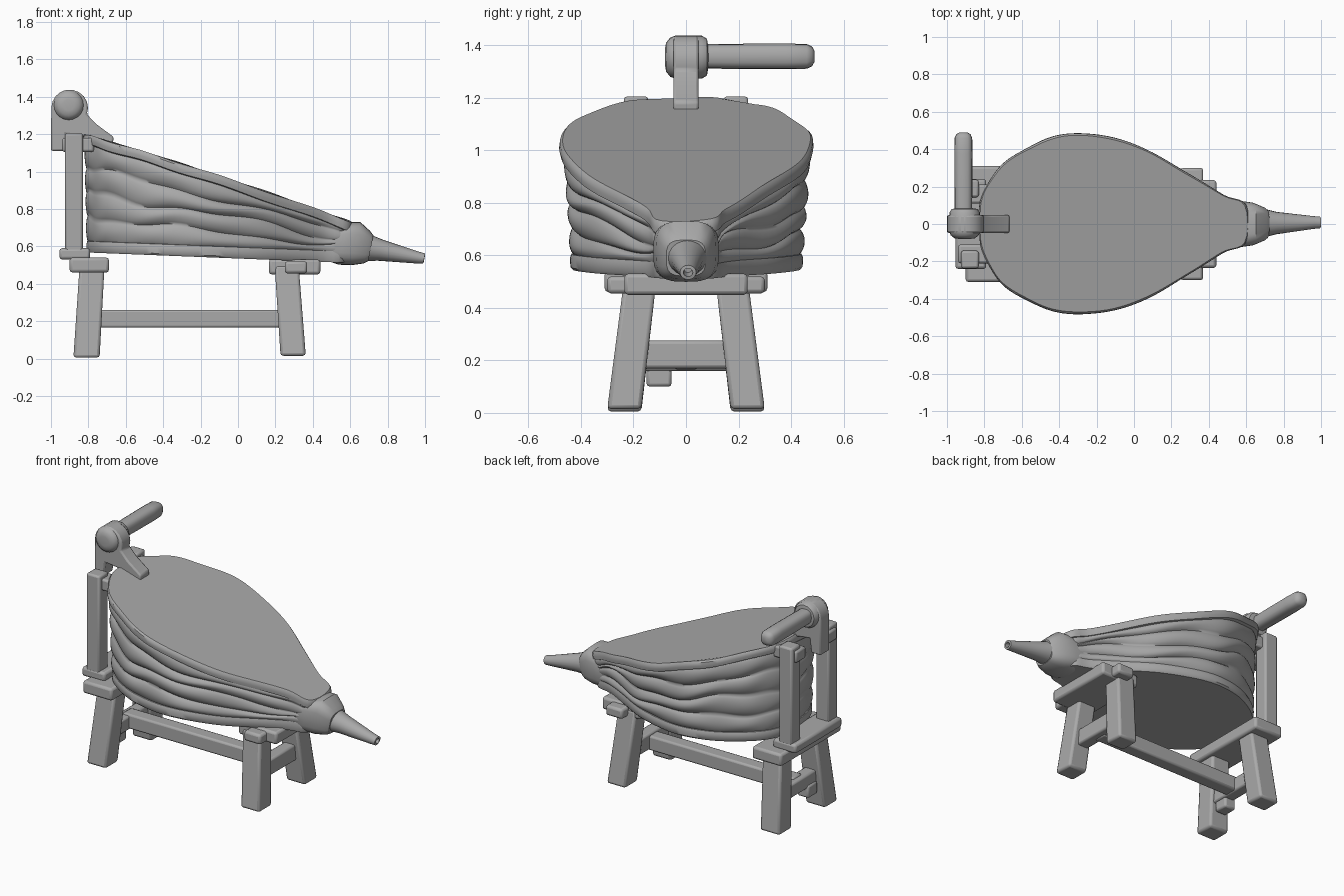
import bpy, bmesh, math
from mathutils import Vector

if "Cube" in bpy.data.objects:
    bpy.data.objects.remove(bpy.data.objects["Cube"])

grey = bpy.data.materials.new("worn_grey")
grey.use_nodes = True
GREY = (0.4, 0.4, 0.4, 1)
grey.diffuse_color = GREY
grey.node_tree.nodes["Principled BSDF"].inputs["Base Color"].default_value = GREY


def finish(name, bm, bevel=0.0, angle=40):
    bmesh.ops.recalc_face_normals(bm, faces=bm.faces)
    mesh = bpy.data.meshes.new(name)
    bm.to_mesh(mesh)
    bm.free()
    mesh.materials.append(grey)
    ob = bpy.data.objects.new(name, mesh)
    bpy.context.collection.objects.link(ob)
    if bevel:
        mod = ob.modifiers.new("worn_edges", "BEVEL")
        mod.width, mod.segments, mod.limit_method = bevel, 2, "ANGLE"
    bpy.ops.object.select_all(action="DESELECT")
    ob.select_set(True)
    bpy.context.view_layer.objects.active = ob
    bpy.ops.object.shade_smooth_by_angle(angle=math.radians(angle))
    return ob


def loft(name, rings, bevel=0.0, angle=40):
    """Skin a list of equal-length closed rings and cap both ends."""
    bm = bmesh.new()
    loops = [[bm.verts.new(p) for p in ring] for ring in rings]
    n = len(rings[0])
    for a, b in zip(loops, loops[1:]):
        for i in range(n):
            j = (i + 1) % n
            bm.faces.new((a[i], a[j], b[j], b[i]))
    bm.faces.new(loops[0][::-1])
    bm.faces.new(loops[-1])
    return finish(name, bm, bevel, angle)


def beam(name, start, end, sx, sy, bevel=0.012, taper=1.0):
    """Upright or leaning timber with level ends."""
    corners = ((-1, -1), (1, -1), (1, 1), (-1, 1))
    rings = []
    for p, k in ((start, 1.0), (end, taper)):
        rings.append([(p[0] + cx * sx * k / 2, p[1] + cy * sy * k / 2, p[2]) for cx, cy in corners])
    return loft(name, rings, bevel)


def block(name, x, y, z, bevel=0.012):
    mx, my = sum(x) / 2, sum(y) / 2
    return beam(name, (mx, my, z[0]), (mx, my, z[1]), x[1] - x[0], y[1] - y[0], bevel)


def tube(name, stations, sides=20, power=1.0, bevel=0.0):
    """Rounded sections (centre, axis, radius a, radius b) along a path."""
    rings = []
    for c, axis, ra, rb in stations:
        d = Vector(axis).normalized()
        u = d.cross(Vector((0, 0, 1))).normalized()
        v = u.cross(d)
        ring = []
        for i in range(sides):
            a = 2 * math.pi * i / sides
            ca, sa = math.cos(a), math.sin(a)
            pu = math.copysign(abs(ca) ** power, ca) * ra
            pv = math.copysign(abs(sa) ** power, sa) * rb
            ring.append(Vector(c) + u * pu + v * pv)
        rings.append(ring)
    return loft(name, rings, bevel)


# Pear-shaped board outline, smoothed from a few half-width points
half = [(-.83, 0), (-.82, .12), (-.775, .23), (-.7, .325), (-.58, .405), (-.44, .465), (-.28, .485),
        (-.1, .46), (.1, .385), (.3, .265), (.48, .155), (.6, .1)]
ctrl = [Vector(p) for p in half] + [Vector((x, -y)) for x, y in half[:0:-1]]
outline = []
for i in range(len(ctrl)):
    p0, p1, p2, p3 = (ctrl[(i + k) % len(ctrl)] for k in (-1, 0, 1, 2))
    for s in range(5):
        t = s / 5
        outline.append(0.5 * (2 * p1 + (p2 - p0) * t + (2 * p0 - 5 * p1 + 4 * p2 - p3) * t * t
                              + (3 * p1 - p0 - 3 * p2 + p3) * t ** 3))


def top_z(x):
    return 0.945 - 0.335 * x - 0.03 * x * x


def base_z(x):
    return 0.54 - 0.04 * x


def ring_at(scale, height, wobble=0.0):
    ring = []
    for i, p in enumerate(outline):
        a = 2 * math.pi * i / len(outline)
        k = scale + wobble * (math.sin(5 * a) + math.sin(11 * a + scale * 30))
        x = -0.2 + (p.x + 0.2) * (k + 1 - scale + (scale - 1) * 0.4)
        ring.append((x, p.y * k, height(x, a)))
    return ring


# Boards
loft("top_board", [
    ring_at(s, lambda x, a, d=d: top_z(x) - d + 0.004 * math.sin(9 * a), 0.003)
    for s, d in ((.95, .055), (.99, .05), (1.0, .03), (.995, .01), (.975, 0))])
loft("bottom_board", [
    ring_at(s, lambda x, a, d=d: base_z(x) + d, 0.003)
    for s, d in ((.89, -.005), (.91, .005), (.915, .04), (.9, .055), (.86, .058))])

# Pleated leather between the boards
levels, pleats = 40, 4
rings = []
for k in range(levels + 1):
    t = k / levels
    fold = abs(math.sin(math.pi * pleats * t)) ** 0.7
    scale = 0.865 + 0.06 * t + 0.05 * fold

    def leather_z(x, a, t=t):
        lo, hi = base_z(x) + 0.045, top_z(x) - 0.04
        sag = 0.016 * math.sin(4 * a + 7 * t) + 0.009 * math.sin(9 * a + 3)
        return lo + (hi - lo) * t + sag * math.sin(math.pi * t)
    rings.append(ring_at(scale, leather_z, 0.005))
loft("pleated_leather", rings, angle=80)

# Snout collar and hollow nozzle
along = (1, 0, -.2)
tube("snout_collar", [((.5, 0, .615), along, .125, .095), ((.56, 0, .615), along, .125, .115),
                      ((.63, 0, .615), along, .115, .118), ((.69, 0, .595), along, .09, .088),
                      ((.71, 0, .59), along, .075, .07)], 24, 0.6)
tube("nozzle", [((.68, .005, .595), along, .08, .074), ((.76, .005, .58), along, .06, .058),
                ((.96, .008, .54), along, .034, .032), ((.995, .008, .535), along, .031, .028),
                ((.997, .008, .535), along, .018, .016), ((.93, .008, .547), along, .014, .013)])

# Splayed legs, posts and cheek blocks, mirrored left and right
for side, label in ((-1, "right"), (1, "left")):
    beam("rear_leg_" + label, (-.81, side * .235, 0.005), (-.78, side * .175, .5), .14, .13, .015, .95)
    beam("front_leg_" + label, (.295, side * .235, 0.015), (.26, side * .175, .5), .135, .13, .015, .95)
    block("rear_post_" + label, (-.925, -.83), (side * .19 - .047, side * .19 + .047), (.55, 1.205))
    block("post_cheek_" + label, (-.94, -.77), (side * .16 - .05, side * .16 + .05), (1.105, 1.18))

# Trestle beams
block("rear_beam", (-.9, -.69), (-.31, .31), (.46, .54), .015)
block("rear_ledge", (-.955, -.79), (-.24, .24), (.53, .59), .015)
block("front_beam", (.25, .37), (-.3, .3), (.455, .52), .015)
block("front_plate", (.165, .44), (-.235, .235), (.45, .53), .015)

# Stretchers and peg
block("front_stretcher", (.23, .31), (-.2, .2), (.17, .275))
block("rear_stretcher", (-.83, -.75), (-.2, .2), (.16, .25))
block("long_stretcher", (-.8, .27), (-.045, .045), (.165, .26))
block("stretcher_peg", (-.84, -.76), (-.15, -.055), (.1, .18))

# Lever hub: side profile extruded across, with arm down the back and foot on the board
profile = [(-1.0, 1.11), (-.93, 1.11), (-.92, 1.2), (-.84, 1.19), (-.78, 1.17), (-.67, 1.14),
           (-.665, 1.185), (-.76, 1.255)]
profile += [(-.9 + .098 * math.cos(math.radians(a)), 1.34 + .098 * math.sin(math.radians(a)))
            for a in range(-20, 181, 20)]
loft("lever_bracket", [[(x, y, z) for x, z in profile] for y in (-.048, .048)], .01)
across = (0, 1, 0)
tube("lever_hub", [((-.905, y, 1.355), across, r, r) for y, r in
                   ((-.08, .03), (-.076, .055), (-.06, .075), (-.04, .082), (.06, .082), (.08, .07), (.085, .04))])

# Handle
tube("handle", [((-.912, y, 1.358), across, r, r) for y, r in
                ((.05, .046), (.2, .048), (.38, .049), (.46, .047), (.48, .038), (.49, .02))], 16, 0.75)
